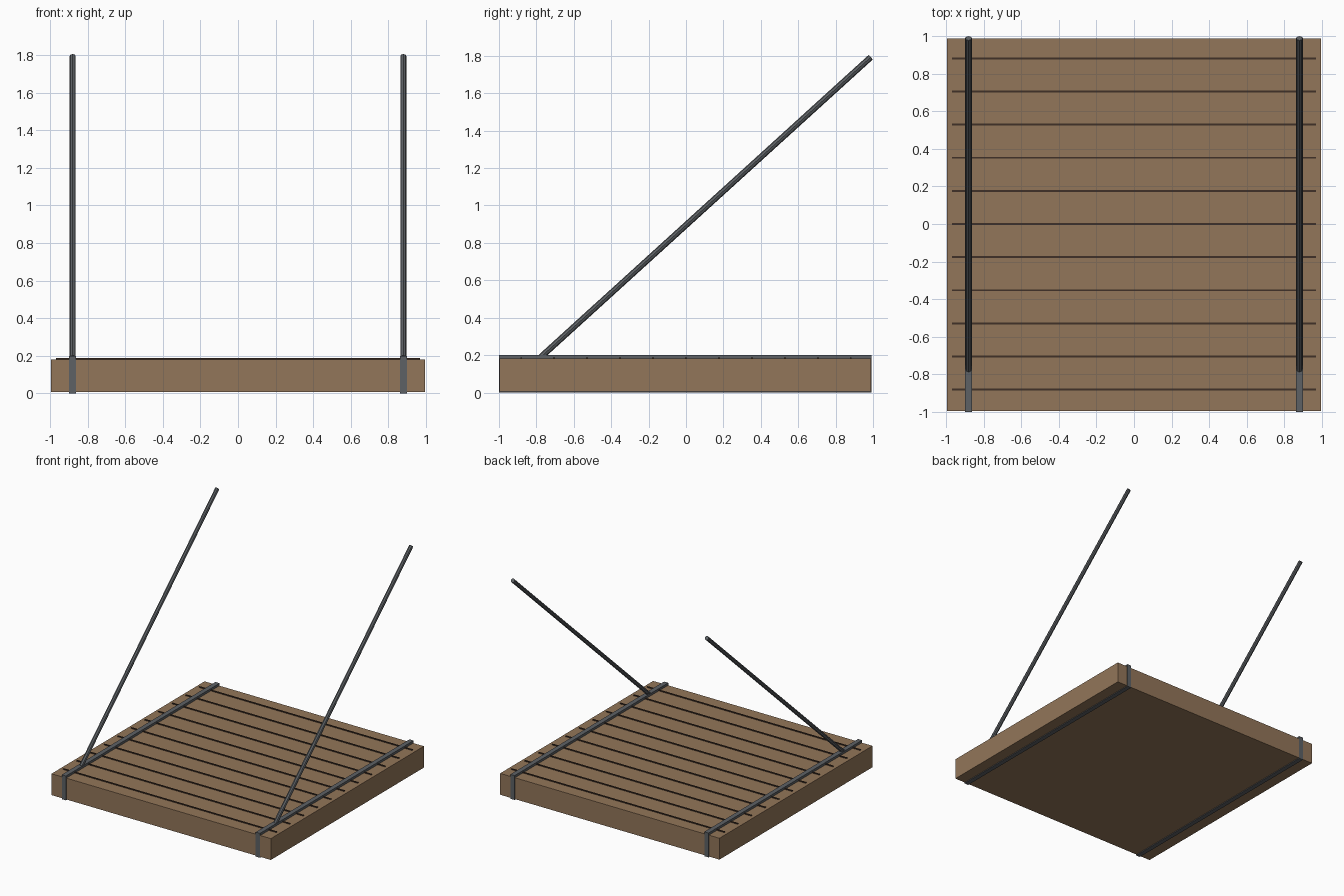
import bpy, math
from mathutils import Vector

if "Cube" in bpy.data.objects:
    bpy.data.objects.remove(bpy.data.objects["Cube"])


def material(name, rgb):
    m = bpy.data.materials.new(name)
    m.diffuse_color = (*rgb, 1)
    m.use_nodes = True
    m.node_tree.nodes["Principled BSDF"].inputs["Base Color"].default_value = m.diffuse_color
    return m


WOOD = material("wood", (0.29, 0.18, 0.10))
GAP = material("dark_gap", (0.05, 0.03, 0.02))
IRON = material("iron", (0.11, 0.12, 0.13))


def box(name, lo, hi, mat):
    lo, hi = Vector(lo), Vector(hi)
    bpy.ops.mesh.primitive_cube_add(size=1, location=(lo + hi) / 2)
    ob = bpy.context.object
    ob.name = name
    ob.scale = hi - lo
    bpy.ops.object.transform_apply(location=False, rotation=False, scale=True)
    ob.data.materials.append(mat)
    return ob


def rod(name, a, b, radius, mat, sides=8):
    a, b = Vector(a), Vector(b)
    d = b - a
    bpy.ops.mesh.primitive_cylinder_add(vertices=sides, radius=radius,
                                        depth=d.length, location=(a + b) / 2)
    ob = bpy.context.object
    ob.name = name
    ob.rotation_euler = (-math.atan2(d.y, d.z), 0, 0)
    ob.data.materials.append(mat)
    return ob


# Solid plank deck
Y0, Y1, Z0, Z1 = -0.996, 0.988, 0.006, 0.181
box("deck", (-0.995, Y0, Z0), (0.995, Y1, Z1), WOOD)

# Dark plank seams lying on the top
for i in range(-5, 6):
    y = i * 0.1762
    box("plank_seam", (-0.967, y - 0.005, 0.176), (0.967, y + 0.005, 0.188), GAP)

# Iron straps wrapped around the deck, and the lifting rods
for side, x in (("left", -0.88), ("right", 0.88)):
    x0, x1 = x - 0.019, x + 0.019
    ya, yb = Y0 - 0.004, Y1 + 0.004
    box(side + "_top_strap", (x0, ya, Z1), (x1, yb, 0.2), IRON)
    box(side + "_bottom_strap", (x0, ya, 0), (x1, yb, Z0), IRON)
    box(side + "_front_strap", (x0, ya, Z0), (x1, Y0, Z1), IRON)
    box(side + "_back_strap", (x0, Y1, Z0), (x1, yb, Z1), IRON)
    rod(side + "_lifting_rod", (x, -0.776, 0.19), (x, 0.988, 1.793), 0.0165, IRON)
